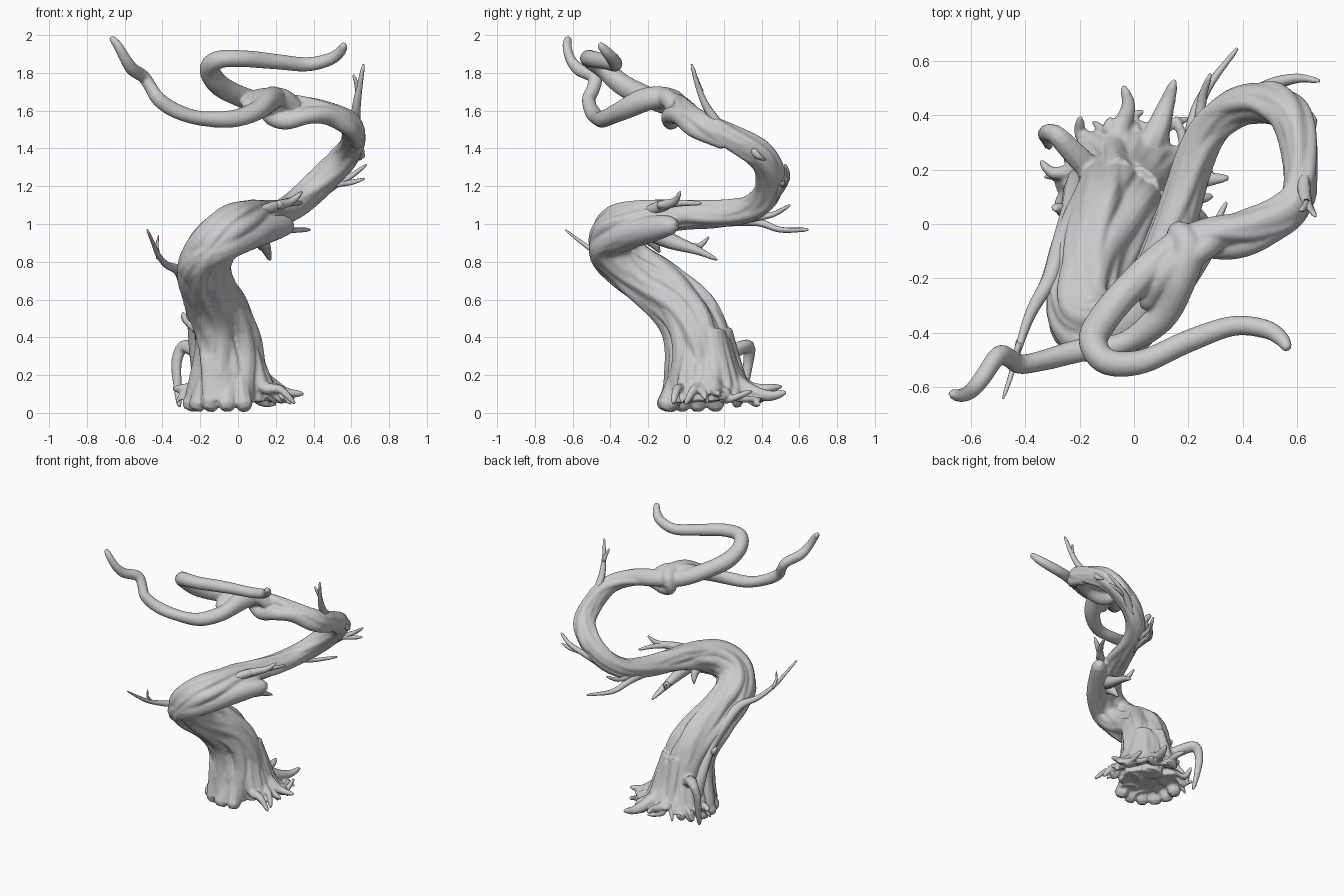
import bpy, bmesh, math, random
from mathutils import Vector

random.seed(4)


def resample(points, step):
    """Catmull-Rom through (x, y, z, radius) points."""
    p = [Vector(q) for q in points]
    p = [p[0] * 2 - p[1]] + p + [p[-1] * 2 - p[-2]]
    out = []
    for i in range(1, len(p) - 2):
        a, b, c, d = p[i - 1:i + 3]
        n = max(2, int((c - b).length / step))
        for k in range(n):
            t = k / n
            out.append(0.5 * (2 * b + (c - a) * t + (2 * a - 5 * b + 4 * c - d) * t * t
                              + (3 * b - a - 3 * c + d) * t ** 3))
    return out + [p[-2]]


def frames(path):
    """Parallel-transported side vectors along a path."""
    pos = [Vector(q[:3]) for q in path]
    n, res = len(pos), []
    u = Vector((1, 0, 0))
    for i in range(n):
        t = (pos[min(i + 1, n - 1)] - pos[max(i - 1, 0)]).normalized()
        u = u - t * u.dot(t)
        if u.length < 0.05:
            u = t.orthogonal()
        u.normalize()
        res.append((pos[i], u.copy(), t.cross(u)))
    return res


def tube(name, points, sides=10, step=0.025, lobes=0.0, twist=0.0, wob=0.03):
    """Sweep a (grooved) section along a path, with a rounded tip."""
    path = resample(points, step)
    fr = frames(path)
    n = len(path)
    bm = bmesh.new()
    rings = []
    ph = random.uniform(0, 6)
    for i, (c, u, v) in enumerate(fr):
        f = i / (n - 1)
        r = max(path[i][3], 0.003)
        if i == n - 1:
            r *= 0.6
        g = lobes * max(0, 1 - 1.15 * f)
        ring = []
        for k in range(sides):
            a = 2 * math.pi * k / sides
            b = a + twist * f
            s = 1 + g * (0.5 * math.sin(3 * b + 1) + 0.55 * abs(math.sin(4 * b)) - 0.3
                         + 0.25 * math.sin(11 * b + 4 * f))
            s += wob * math.sin(2 * a + ph + i * 0.35)
            ring.append(bm.verts.new(c + (u * math.cos(a) + v * math.sin(a)) * r * s))
        rings.append(ring)
    for A, B in zip(rings, rings[1:]):
        for k in range(sides):
            j = (k + 1) % sides
            bm.faces.new((A[k], A[j], B[j], B[k]))
    bm.faces.new(rings[0][::-1])
    bm.faces.new(rings[-1])
    me = bpy.data.meshes.new(name)
    bm.to_mesh(me)
    bm.free()
    me.polygons.foreach_set("use_smooth", [True] * len(me.polygons))
    ob = bpy.data.objects.new(name, me)
    bpy.context.collection.objects.link(ob)
    return ob


def twig(name, pts, r0, r1=0.009, **kw):
    """Tube tapering evenly from r0 to r1."""
    n = len(pts) - 1
    return tube(name, [(*p, r0 + (r1 - r0) * i / n) for i, p in enumerate(pts)],
                sides=8, wob=0.08, **kw)


# main trunk: one long spiral ending in the curled top branch
TRUNK = [(-.06, .08, .07, .2), (-.055, .075, .2, .18), (-.06, .065, .36, .163),
         (-.095, .0, .52, .152), (-.15, -.13, .65, .14), (-.18, -.29, .77, .13),
         (-.13, -.39, .89, .124), (-.02, -.345, .985, .114), (.07, -.2, 1.03, .09),
         (.14, -.02, 1.045, .076), (.2, .16, 1.05, .067), (.265, .33, 1.08, .067),
         (.37, .43, 1.16, .069), (.49, .445, 1.27, .071), (.575, .39, 1.37, .069),
         (.61, .25, 1.45, .062), (.59, .08, 1.535, .06), (.45, .0, 1.595, .058),
         (.27, -.035, 1.625, .056), (.13, -.1, 1.635, .056), (0, -.22, 1.68, .056),
         (-.105, -.34, 1.74, .056), (-.15, -.43, 1.82, .053), (-.1, -.505, 1.87, .048),
         (.03, -.505, 1.875, .044), (.2, -.43, 1.86, .041), (.36, -.375, 1.845, .037),
         (.48, -.385, 1.87, .034), (.54, -.42, 1.91, .028), (.565, -.46, 1.955, .018)]
trunk = tube("trunk", TRUNK, sides=48, step=.015, lobes=.24, twist=5, wob=.015)

# strands of bark wrapped around the trunk
SAMPLES = resample(TRUNK, .03)
FR = frames(SAMPLES)


def strand(name, f0, f1, angle, turns, rad, off=.85):
    n = len(FR) - 1
    pts = []
    m = 14
    for k in range(m + 1):
        t = k / m
        i = int((f0 + (f1 - f0) * t) * n)
        c, u, v = FR[i]
        a = angle + turns * 2 * math.pi * t
        R = SAMPLES[i][3]
        edge = min(1, 5 * t + (1 if f0 == 0 else .3), 5 * (1 - t) + .2)
        d = (u * math.cos(a) + v * math.sin(a)) * R * off * (.45 + .55 * edge)
        pts.append((*(c + d), rad * R * (.3 + .7 * edge)))
    tube(name, pts, sides=12, wob=.08)


for k in range(6):
    strand("lower_bark_strand", 0, .34 + .03 * (k % 3), k * 1.05, .3, .36, .74)
for k in range(3):
    strand("middle_bark_strand", .22 + .03 * k, .58 + .03 * k, k * 2.1, .6, .45, .7)
for k in range(3):
    strand("upper_bark_strand", .46 + .02 * k, .68 + .02 * k, k * 2.1 + .5, .5, .48, .68)

# heavy broken strand under the first bend
tube("broken_strand", [(-.1, -.03, .5, .08), (-.2, -.22, .68, .085), (-.21, -.38, .79, .088),
                       (-.09, -.43, .88, .085), (.05, -.33, .935, .08), (.16, -.2, .97, .07),
                       (.24, -.1, .99, .055), (.28, -.05, .99, .035)],
     sides=24, lobes=.25, twist=3)

# second limb, wrapping the top branch and rising to the left
tube("wrapping_limb", [(.63, .2, 1.42, .03), (.6, .05, 1.5, .045), (.49, -.03, 1.57, .05),
                       (.37, -.08, 1.575, .048), (.25, -.08, 1.545, .044),
                       (.165, -.05, 1.575, .043), (.17, -.035, 1.64, .044),
                       (.2, -.095, 1.67, .055), (.17, -.21, 1.66, .06),
                       (.1, -.34, 1.6, .054), (-.03, -.435, 1.557, .044),
                       (-.2, -.465, 1.56, .041), (-.33, -.5, 1.6, .039), (-.42, -.515, 1.66, .037),
                       (-.46, -.49, 1.72, .035), (-.5, -.485, 1.78, .035), (-.56, -.57, 1.82, .033),
                       (-.6, -.615, 1.88, .028), (-.64, -.63, 1.95, .024), (-.675, -.62, 1.99, .017)],
     sides=16, step=.018, wob=.05)
# flattened fold of bark where the limb crosses over
tube("crossing_fold", [(.3, -.06, 1.62, .045), (.24, -.1, 1.668, .048), (.15, -.15, 1.672, .05),
                       (.08, -.22, 1.66, .045), (.04, -.31, 1.62, .03)], sides=14)

# claw-shaped root arching on the left rear
twig("claw_root", [(-.1, .14, .25), (-.22, .26, .33), (-.29, .33, .35), (-.325, .33, .27),
                   (-.32, .31, .14), (-.31, .28, .03)], .05, .015)

# torn roots fanning out to the back and right
BASE = Vector((-.04, .1, 0))
for k in range(15):
    deg = -35 + 190 * k / 14
    a = math.radians(deg)
    reach = random.uniform(.26, .41) if deg < 125 else random.uniform(.24, .34)
    pts = []
    top = random.uniform(-.03, .06)
    for j, (q, z) in enumerate(((.09, .38 + top), (.14, .26 + top), (.21, .14), (.5, .09), (1, .09))):
        r = q if j < 3 else .22 + (reach - .22) * (q * 1.6 - .6 if j == 4 else q)
        b = a + random.uniform(-.2, .2) * (j > 2)
        h = z + (random.uniform(-.05, .05) if j > 2 else 0)
        pts.append((BASE.x + r * math.cos(b), BASE.y + r * math.sin(b), h))
    twig("root", pts, random.uniform(.05, .06), .014)
    if k % 2 == 0:
        p = Vector(pts[2])
        d = Vector((math.cos(a + .6), math.sin(a + .6), 0))
        twig("side_root", [p, p + d * .06 + Vector((0, 0, -.04)), p + d * .1 + Vector((0, 0, -.09))],
             .028, .01)

# long back roots and the flared front foot
twig("long_back_root", [(.02, .2, .2), (.08, .33, .12), (.12, .44, .09), (.15, .53, .11)], .06, .016)
twig("thin_back_root", [(-.06, .22, .2), (-.05, .34, .13), (-.02, .43, .13), (-.04, .51, .14)], .05, .014)
twig("long_right_root", [(.05, .12, .22), (.16, .14, .16), (.25, .16, .11), (.35, .17, .1)], .06, .014)
for k in range(6):
    a = math.radians(165 + 25 * k)
    c, s = math.cos(a), math.sin(a)
    twig("front_foot_ridge", [(BASE.x + r * c, BASE.y + r * s, z) for r, z in
                              ((.09, .5), (.13, .28), (.18, .12), (.225, .015))], .05, .05)

# fuse everything so far into one sculpted surface
for ob in bpy.context.collection.objects:
    ob.select_set(True)
bpy.context.view_layer.objects.active = trunk
bpy.ops.object.join()
fuse = trunk.modifiers.new("fuse", 'REMESH')
fuse.mode, fuse.voxel_size, fuse.use_smooth_shade = 'VOXEL', .008, True
soft = trunk.modifiers.new("soften", 'SMOOTH')
soft.factor, soft.iterations = .5, 3

# vine running up the left side into a forked twig
tube("left_vine", [(-.2, .18, .08, .04), (-.22, .14, .3, .035), (-.235, .04, .5, .035),
                   (-.275, -.08, .65, .033), (-.31, -.2, .75, .028), (-.38, -.33, .785, .02),
                   (-.425, -.46, .84, .014), (-.45, -.55, .9, .01), (-.48, -.64, .97, .006)], wob=.08)
twig("left_vine_fork", [(-.42, -.43, .82), (-.43, -.47, .88), (-.42, -.48, .94)], .013, .004)
twig("left_knot", [(-.22, .02, .45), (-.28, .06, .5), (-.29, .05, .53)], .03, .01)

# dead twigs along the spiral
for pts, r in [
    ([(.62, .22, 1.46), (.625, .12, 1.6), (.64, .07, 1.71), (.665, .03, 1.845)], .03),
    ([(.635, .08, 1.7), (.625, .06, 1.75), (.61, .05, 1.79)], .014),
    ([(.4, .45, 1.13), (.5, .51, 1.2), (.6, .535, 1.255), (.68, .525, 1.315)], .03),
    ([(.52, .51, 1.21), (.6, .53, 1.22), (.67, .53, 1.24)], .018),
    ([(.2, .22, 1.02), (.22, .38, 1.01), (.27, .5, .97), (.38, .645, .97)], .03),
    ([(.24, .34, 1.03), (.25, .46, 1.05), (.28, .55, 1.1)], .022),
    ([(.1, -.2, .97), (.13, -.08, .91), (.15, .06, .86), (.17, .165, .81)], .055),
    ([(.14, .02, .88), (.12, .07, .88), (.1, .12, .93)], .025),
    ([(.06, -.22, .95), (.05, -.17, .9), (.03, -.14, .85)], .045),
    ([(.04, -.25, 1.03), (.18, -.14, 1.09), (.28, -.06, 1.12), (.34, -.03, 1.17)], .04),
    ([(.2, -.14, 1.1), (.28, -.03, 1.11), (.34, .08, 1.11)], .025),
    ([(.57, .36, 1.4), (.63, .35, 1.4), (.655, .38, 1.36), (.63, .42, 1.34)], .035),
]:
    twig("dead_twig", pts, r)
